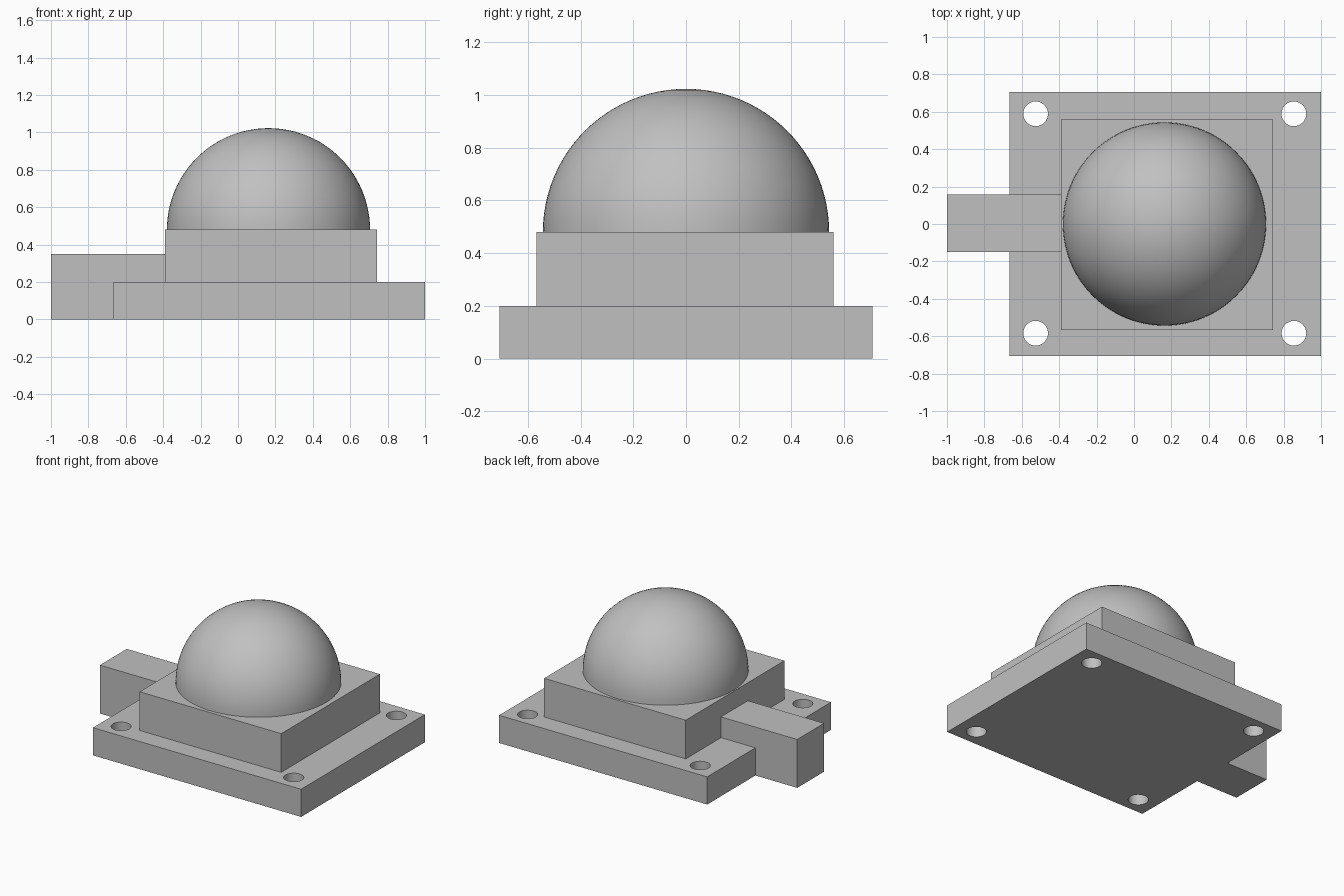
import bpy, bmesh, math
from mathutils import Matrix

cube = bpy.data.objects.get("Cube")
if cube:
    bpy.data.objects.remove(cube, do_unlink=True)

grey = bpy.data.materials.new("plain grey")
grey.use_nodes = True
colour = (0.53, 0.53, 0.53, 1)
grey.diffuse_color = colour
grey.node_tree.nodes["Principled BSDF"].inputs["Base Color"].default_value = colour


def finish(name, bm):
    mesh = bpy.data.meshes.new(name)
    bmesh.ops.recalc_face_normals(bm, faces=bm.faces)
    bm.to_mesh(mesh)
    bm.free()
    mesh.materials.append(grey)
    obj = bpy.data.objects.new(name, mesh)
    bpy.context.collection.objects.link(obj)
    return obj


def extrude_y(name, profile, y0, y1):
    """Extrude an x-z outline along y."""
    bm = bmesh.new()
    face = bm.faces.new([bm.verts.new((x, y0, z)) for x, z in profile])
    new = bmesh.ops.extrude_face_region(bm, geom=[face])["geom"]
    verts = [v for v in new if isinstance(v, bmesh.types.BMVert)]
    bmesh.ops.translate(bm, verts=verts, vec=(0, y1 - y0, 0))
    return finish(name, bm)


def box(name, x0, x1, y0, y1, z0, z1):
    return extrude_y(name, [(x0, z0), (x1, z0), (x1, z1), (x0, z1)], y0, y1)


# Mounting plate and the raised block on it
plate = box("base_plate", -0.665, 1, -0.707, 0.707, 0, 0.2)
box("raised_block", -0.39, 0.743, -0.567, 0.56, 0.2, 0.48)

# Side arm, stepped to rest on the plate
extrude_y("side_arm", [(-1, 0), (-0.665, 0), (-0.665, 0.2), (-0.39, 0.2),
                       (-0.39, 0.35), (-1, 0.35)], -0.15, 0.157)

# Four screw holes through the plate
bm = bmesh.new()
for x in (-0.526, 0.855):
    for y in (-0.584, 0.589):
        bmesh.ops.create_cone(bm, cap_ends=True, segments=48, radius1=0.066,
                              radius2=0.066, depth=1,
                              matrix=Matrix.Translation((x, y, 0.1)))
cutter = finish("hole_cutter", bm)
cutter.hide_render = True
cutter.hide_viewport = True
mod = plate.modifiers.new("screw_holes", "BOOLEAN")
mod.operation = "DIFFERENCE"
mod.solver = "EXACT"
mod.object = cutter
bpy.context.view_layer.objects.active = plate
plate.select_set(True)
bpy.ops.object.modifier_apply(modifier=mod.name)
bpy.data.objects.remove(cutter, do_unlink=True)

# Hemispherical dome
bm = bmesh.new()
bmesh.ops.create_uvsphere(bm, u_segments=96, v_segments=48, radius=0.543)
bmesh.ops.bisect_plane(bm, geom=bm.verts[:] + bm.edges[:] + bm.faces[:],
                       plane_co=(0, 0, 0), plane_no=(0, 0, 1), clear_inner=True)
rim = [e for e in bm.edges if e.is_boundary]
bmesh.ops.contextual_create(bm, geom=rim)
bmesh.ops.translate(bm, verts=bm.verts, vec=(0.163, 0, 0.48))
dome = finish("dome", bm)

# Smooth the curved surfaces, keep corners crisp
for obj in (plate, dome):
    obj.select_set(True)
bpy.context.view_layer.objects.active = dome
bpy.ops.object.shade_smooth_by_angle(angle=math.radians(30))
